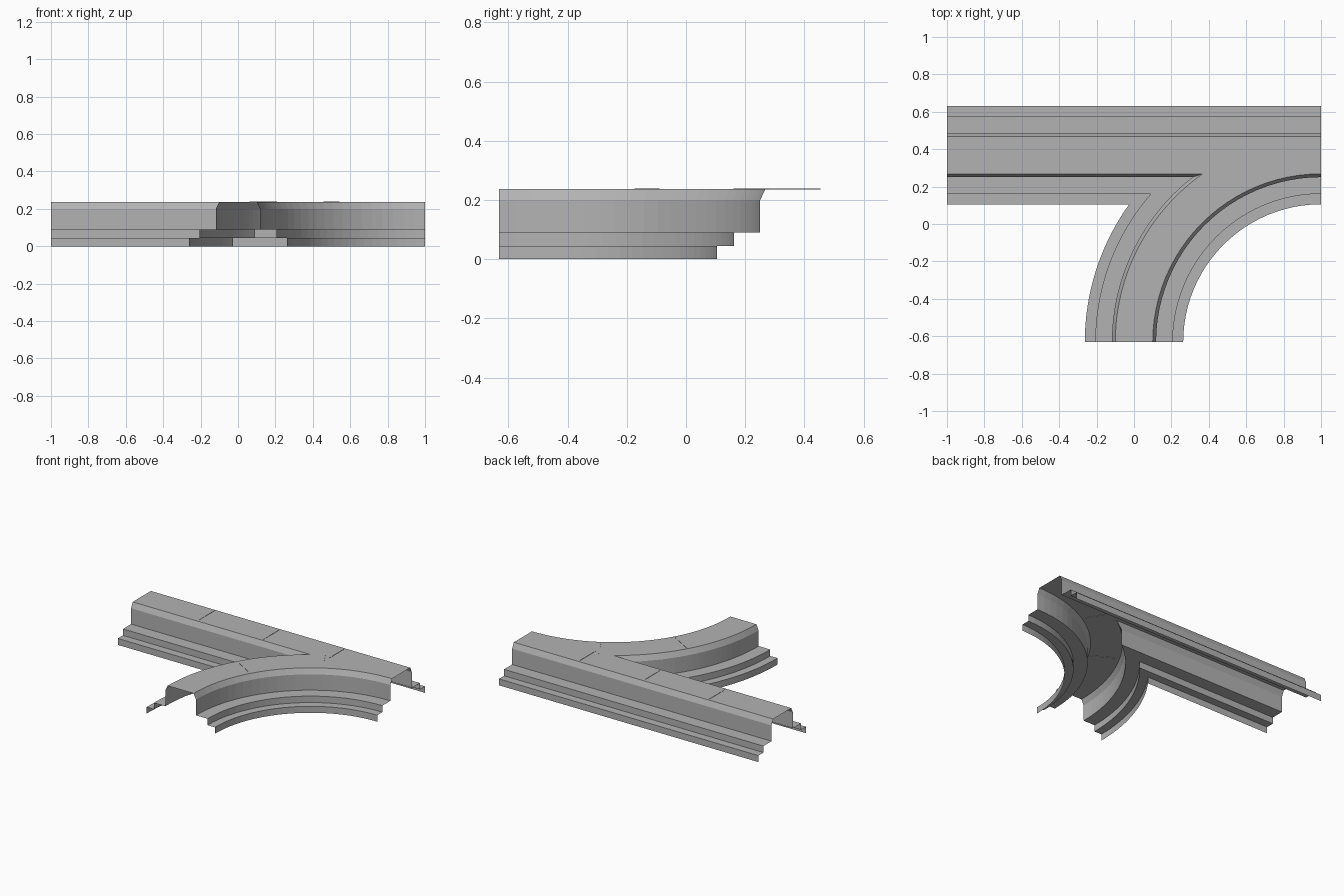
import bpy
import bmesh
from math import sin, cos, pi, asin, radians

cube = bpy.data.objects.get("Cube")
if cube:
    bpy.data.objects.remove(cube, do_unlink=True)

# Layout: straight run along x, branch is a quarter turn of radius 1
AXIS_Y = 0.3685            # centre line of the straight run
CX, CY = 1.0, -0.6315      # centre of the branch arc
TOP, HALF = 0.2375, 0.10   # height and half width of the crest
STEPS = 24
# Half cross-section: (distance from centre line, height)
PROFILE = [(0.263, 0), (0.263, 0.045), (0.207, 0.045), (0.207, 0.09),
           (0.118, 0.09), (0.118, 0.2), (HALF, TOP)]

grey = bpy.data.materials.new("mid_grey")
grey.use_nodes = True
COLOR = (0.45, 0.45, 0.45, 1)
grey.diffuse_color = COLOR
grey.node_tree.nodes["Principled BSDF"].inputs["Base Color"].default_value = COLOR


def loft(name, rails):
    """Skin a grid of faces across rails of equal length, facing up and out."""
    bm = bmesh.new()
    rows = [[bm.verts.new(p) for p in rail] for rail in rails]
    for a, b in zip(rows, rows[1:]):
        for i in range(len(a) - 1):
            bm.faces.new((a[i], a[i + 1], b[i + 1], b[i]))
    bm.normal_update()
    if sum(f.normal.z * f.calc_area() for f in bm.faces) < 0:
        bmesh.ops.reverse_faces(bm, faces=bm.faces[:])
    mesh = bpy.data.meshes.new(name)
    bm.to_mesh(mesh)
    bm.free()
    mesh.materials.append(grey)
    obj = bpy.data.objects.new(name, mesh)
    bpy.context.collection.objects.link(obj)
    return obj


def arc_point(radius, angle, z):
    return (CX - radius * cos(angle), CY + radius * sin(angle), z)


def arc(radius, end, z):
    return [arc_point(radius, end * i / STEPS, z) for i in range(STEPS + 1)]


def meet_angle(d):
    """Angle at which the outer branch side meets the straight front side."""
    return asin((AXIS_Y - d - CY) / (1 + d))


def straight(y, end_x, z):
    return [(-1, y, z), (end_x, y, z)]


# Stepped sides
loft("straight_back_side", [straight(AXIS_Y + d, 1, z) for d, z in PROFILE])
loft("straight_front_side",
     [straight(AXIS_Y - d, arc_point(1 + d, meet_angle(d), z)[0], z)
      for d, z in PROFILE])
loft("branch_outer_side", [arc(1 + d, meet_angle(d), z) for d, z in PROFILE])
loft("branch_inner_side", [arc(1 - d, pi / 2, z) for d, z in PROFILE])

# Flat crests
loft("straight_crest", [straight(AXIS_Y + s * HALF, 1, TOP) for s in (-1, 1)])
loft("branch_crest", [arc(1 + HALF, meet_angle(HALF), TOP),
                      arc(1 - HALF, pi / 2, TOP)])

# Hair-thin upright seams between the sections
SEAM = 0.085
LEVELS = (TOP - 0.002, TOP + 0.002)
for i, x in enumerate((-0.5, 0, 0.5)):
    loft(f"straight_seam_{i + 1}",
         [[(x, AXIS_Y + s * SEAM, z) for s in (-1, 1)] for z in LEVELS])
for i, a in enumerate((radians(30), radians(60))):
    loft(f"branch_seam_{i + 1}",
         [[arc_point(1 + s * SEAM, a, z) for s in (-1, 1)] for z in LEVELS])
